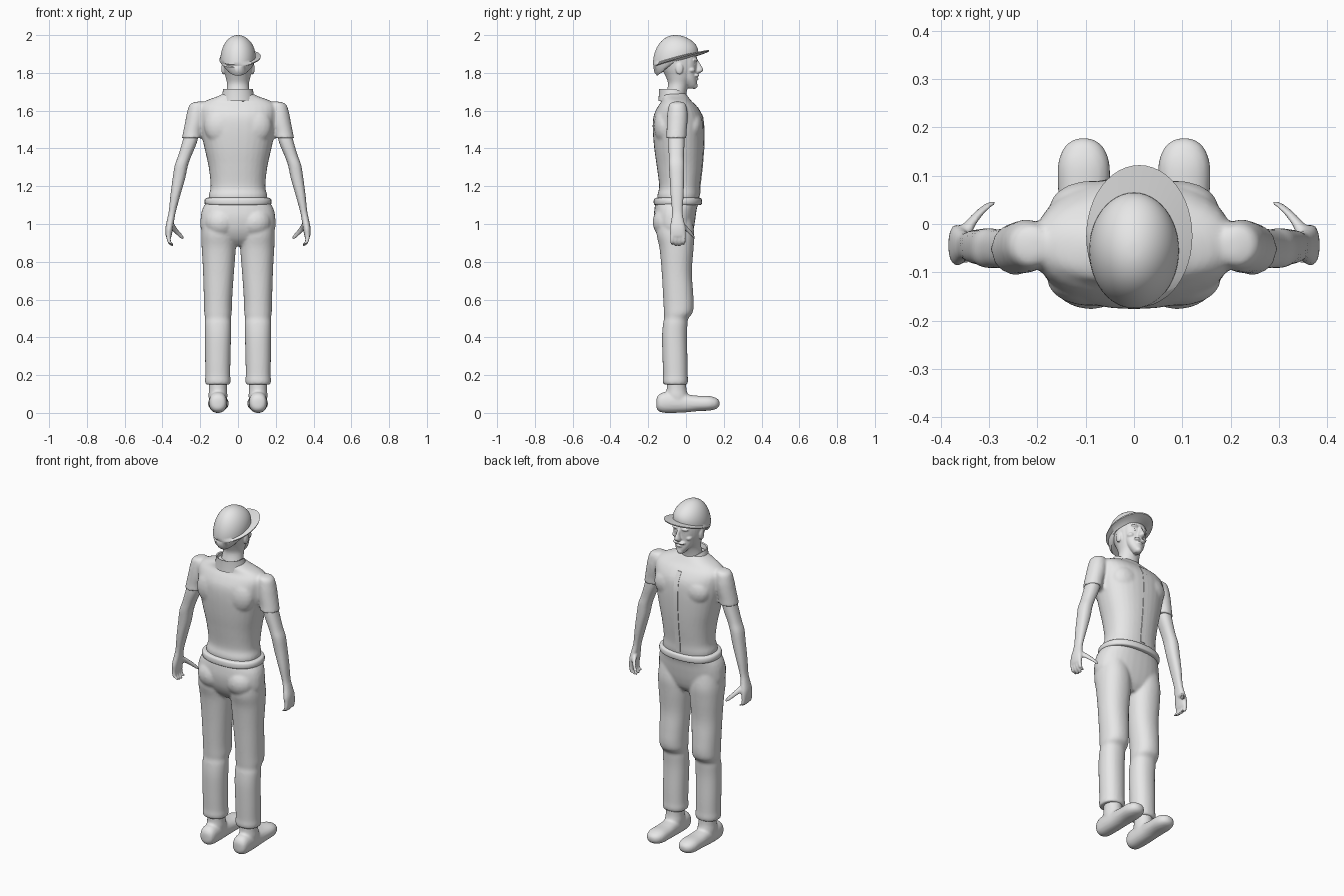
import bpy, bmesh, math
from mathutils import Matrix, Vector

grey = bpy.data.materials.new("plain_grey")
grey.diffuse_color = (0.8, 0.8, 0.8, 1)
SEG = 32


def skin(bm, rings):
    """Join rings of points into a closed tube."""
    vs = [[bm.verts.new(p) for p in r] for r in rings]
    n = len(vs[0])
    for a, b in zip(vs, vs[1:]):
        for i in range(n):
            j = (i + 1) % n
            bm.faces.new((a[i], a[j], b[j], b[i]))
    bm.faces.new(vs[0])
    bm.faces.new(vs[-1][::-1])


def loft(bm, rows, side=1, axis="z", p=2.0, steps=4):
    """Rows are (position on axis, centre a, centre b, radius a, radius b), smoothly interpolated."""
    fine = []
    for k in range(len(rows) - 1):
        q = [rows[max(k - 1, 0)], rows[k], rows[k + 1], rows[min(k + 2, len(rows) - 1)]]
        for s in range(steps):
            t = s / steps
            fine.append([0.5 * (2 * b + (c - a) * t + (2 * a - 5 * b + 4 * c - d) * t * t
                                + (3 * b - a - 3 * c + d) * t ** 3) for a, b, c, d in zip(*q)])
    fine.append(rows[-1])
    rings = []
    for t, ca, cb, ra, rb in fine:
        ring = []
        for i in range(SEG):
            u = 2 * math.pi * i / SEG
            c, s = math.cos(u), math.sin(u)
            a = ca + max(ra, 0.002) * math.copysign(abs(c) ** (2 / p), c)
            b = cb + max(rb, 0.002) * math.copysign(abs(s) ** (2 / p), s)
            ring.append((a * side, b, t) if axis == "z" else (a * side, t, b))
        rings.append(ring)
    skin(bm, rings)


def ball(bm, centre, size):
    m = Matrix.Translation(centre) @ Matrix.Diagonal((*size, 1))
    bmesh.ops.create_uvsphere(bm, u_segments=20, v_segments=12, radius=1, matrix=m)


def finish(name, bm, voxel=0.0, smooth=0):
    bmesh.ops.recalc_face_normals(bm, faces=bm.faces)
    me = bpy.data.meshes.new(name)
    bm.to_mesh(me)
    bm.free()
    me.materials.append(grey)
    ob = bpy.data.objects.new(name, me)
    bpy.context.collection.objects.link(ob)
    bpy.context.view_layer.objects.active = ob
    ob.select_set(True)
    bpy.ops.object.shade_smooth_by_angle(angle=math.radians(50))
    ob.select_set(False)
    if voxel:  # fuse overlapping volumes into one soft surface
        r = ob.modifiers.new("fuse", "REMESH")
        r.mode, r.voxel_size, r.use_smooth_shade = "VOXEL", voxel, True
        s = ob.modifiers.new("soften", "SMOOTH")
        s.iterations, s.factor = smooth, 0.5


# Shirt: torso with short sleeves
bm = bmesh.new()
loft(bm, [(1.11, 0, -.04, .15, .105), (1.15, 0, -.04, .155, .112), (1.2, 0, -.034, .145, .108),
          (1.3, 0, -.034, .155, .12), (1.4, 0, -.037, .177, .131), (1.5, 0, -.04, .198, .136),
          (1.57, 0, -.042, .205, .13), (1.62, 0, -.045, .205, .105), (1.65, 0, -.05, .175, .08),
          (1.675, 0, -.06, .11, .07), (1.695, 0, -.065, .07, .06)], p=2.3)
for s in (1, -1):
    loft(bm, [(1.648, .2, -.045, .015, .02), (1.635, .212, -.045, .042, .043), (1.59, .22, -.045, .05, .053),
              (1.54, .228, -.047, .052, .055), (1.49, .24, -.05, .05, .053), (1.455, .245, -.052, .052, .054)], s)
    ball(bm, (.085 * s, .035, 1.52), (.09, .055, .08))      # chest
    ball(bm, (.09 * s, -.115, 1.52), (.09, .055, .1))       # shoulder blade
finish("shirt", bm, .008, 4)

# Button strip down the chest
bm = bmesh.new()
skin(bm, [[(x, y + d, z) for x, d in ((-.014, -.02), (.014, -.02), (.014, .003), (-.014, .003))]
          for z, y in ((1.15, .072), (1.2, .074), (1.3, .086), (1.4, .094), (1.5, .096), (1.57, .088), (1.62, .06))])
finish("button_strip", bm)

# Open collar standing around the neck
bm = bmesh.new()
outer = []
for z, r, dy in ((1.65, .092, 0), (1.69, .083, -.005), (1.715, .078, -.01), (1.712, .07, -.01), (1.66, .07, 0)):
    outer.append([(r * math.cos(a), -.062 + dy + r * .92 * math.sin(a),
                   z - .035 * max(math.sin(a), 0) ** 2) for a in (2 * math.pi * i / SEG for i in range(SEG))])
skin(bm, outer)
finish("collar", bm)

# Belt
bm = bmesh.new()
loft(bm, [(1.1, 0, -.043, .158, .115), (1.104, 0, -.043, .174, .126), (1.12, 0, -.043, .178, .128),
          (1.135, 0, -.043, .172, .124), (1.14, 0, -.043, .155, .11)], p=2.3)
finish("belt", bm)

# Trousers: hips and two legs with knee folds and loose cuffs
bm = bmesh.new()
loft(bm, [(1.12, 0, -.045, .165, .115), (1.08, 0, -.055, .188, .112), (1.03, 0, -.06, .198, .11),
          (.97, 0, -.06, .195, .1), (.92, 0, -.055, .15, .08), (.885, 0, -.05, .07, .05)], p=2.3)
for s in (1, -1):
    ball(bm, (.09 * s, -.1, 1.01), (.088, .077, .085))      # seat
    loft(bm, [(1.04, .105, -.06, .08, .09), (.95, .104, -.056, .09, .1), (.87, .102, -.05, .09, .09),
              (.75, .103, -.049, .082, .08), (.65, .105, -.043, .077, .08), (.575, .106, -.039, .074, .08),
              (.53, .106, -.041, .073, .076), (.5, .106, -.052, .068, .064), (.47, .106, -.057, .07, .065),
              (.4, .106, -.061, .069, .066), (.28, .107, -.058, .067, .066), (.2, .107, -.056, .066, .065),
              (.17, .107, -.056, .068, .067), (.15, .107, -.056, .065, .063)], s, p=2.2)
finish("trousers", bm, .008, 4)

# Shoes with ankles
bm = bmesh.new()
for s in (1, -1):
    loft(bm, [(-.157, .106, .05, .012, .02), (-.148, .106, .052, .036, .04), (-.12, .106, .055, .046, .054),
              (-.06, .106, .055, .049, .055), (0, .105, .051, .049, .048), (.06, .104, .05, .053, .041),
              (.12, .104, .051, .054, .039), (.155, .104, .05, .043, .031), (.172, .104, .05, .026, .02),
              (.178, .104, .05, .008, .007)], s, "y", 2.3)
    loft(bm, [(.2, .106, -.05, .05, .052), (.13, .106, -.05, .048, .052), (.09, .106, -.048, .05, .06),
              (.05, .106, -.04, .046, .065)], s)
finish("shoes", bm, .007, 4)

# Bare arms with hands
bm = bmesh.new()
for s in (1, -1):
    loft(bm, [(1.5, .24, -.05, .038, .042), (1.43, .257, -.051, .039, .043), (1.36, .282, -.051, .035, .04),
              (1.31, .3, -.05, .035, .041), (1.24, .313, -.048, .033, .038), (1.15, .332, -.047, .026, .034),
              (1.07, .347, -.046, .019, .028), (1.03, .355, -.045, .019, .031), (.98, .364, -.044, .02, .041),
              (.94, .367, -.043, .016, .041), (.925, .366, -.043, .01, .036)], s, p=2.3)
    for i in range(4):      # fingers curling inward
        y = -.073 + .02 * i
        e = .008 * abs(i - 1.5)
        loft(bm, [(.96, .367, y, .012, .011), (.925, .368, y, .011, .0105), (.9, .361, y, .01, .01),
                  (.884 + e, .35, y, .009, .009), (.877 + e, .344, y, .004, .004)], s)
    # thumb
    loft(bm, [(-.04, .355, 1.0, .016, .02), (-.01, .347, .985, .015, .017), (.015, .328, .963, .012, .015),
              (.032, .311, .945, .011, .013), (.043, .296, .93, .01, .01), (.047, .291, .925, .003, .004)], s, "y")
finish("arms", bm, .005, 3)

# Head and neck with nose, brows, cheeks, moustache, chin and ears
bm = bmesh.new()
loft(bm, [(1.64, 0, -.06, .068, .06), (1.69, 0, -.052, .062, .054), (1.74, 0, -.04, .058, .055),
          (1.78, 0, -.035, .066, .072), (1.82, 0, -.037, .076, .09), (1.87, 0, -.045, .082, .104),
          (1.92, 0, -.05, .08, .1)])
loft(bm, [(1.718, .006, .03, .016, .016), (1.735, .006, .028, .03, .03), (1.765, .004, .018, .048, .04),
          (1.8, .003, .01, .058, .046), (1.85, .003, .005, .066, .053), (1.9, 0, 0, .068, .055)])
loft(bm, [(1.798, .006, .06, .008, .012), (1.808, .006, .066, .017, .021), (1.82, .006, .066, .015, .025),
          (1.84, .006, .06, .01, .02), (1.87, .005, .052, .009, .01)])
ball(bm, (.006, .042, 1.733), (.021, .02, .018))
ball(bm, (.006, .055, 1.768), (.02, .012, .007))
for s in (1, -1):
    ball(bm, (.005 + .026 * s, .045, 1.868), (.026, .016, .01))
    ball(bm, (.004 + .044 * s, .026, 1.815), (.018, .022, .015))
    ball(bm, (.006 + .017 * s, .055, 1.787), (.021, .016, .009))
    ball(bm, (.078 * s, -.035, 1.823), (.01, .02, .032))
finish("head", bm, .004, 3)

# Eyes
bm = bmesh.new()
for s in (1, -1):
    ball(bm, (.005 + .027 * s, .042, 1.846), (.013, .011, .009))
finish("eyes", bm)


# Cap: tilted dome with a brim widest at the front
def rim(x, y):
    return 1.888 + .27 * y + .08 * x


bm = bmesh.new()
angles = [2 * math.pi * i / 48 for i in range(48)]
rings = []
for k in range(1, 17):
    f = math.pi / 2 * k / 16
    ring = []
    for a in angles:
        x, y = .093 * math.sin(f) * math.cos(a), -.055 + .12 * math.sin(f) * math.sin(a)
        h = math.cos(f)
        ring.append((x, y, 2.0 * h + (rim(x, y) + .004) * (1 - h)))
    rings.append(ring)
for rx, ry, cx, cy, dz in ((.11, .147, .011, -.025, -.002), (.109, .146, .011, -.025, -.008),
                           (.09, .118, 0, -.055, -.012)):
    rings.append([(cx + rx * math.cos(a), cy + ry * math.sin(a),
                   rim(cx + rx * math.cos(a), cy + ry * math.sin(a)) + dz) for a in angles])
# rounded back of the cap hugging the nape
for d, w in ((.03, .97), (.05, .85)):
    rings.append([(.088 * w * math.cos(a), -.055 + .115 * w * math.sin(a),
                   rim(0, -.055 + .115 * w * math.sin(a)) - .012 - d * max(-math.sin(a), 0)) for a in angles])
skin(bm, rings)
finish("cap", bm)
